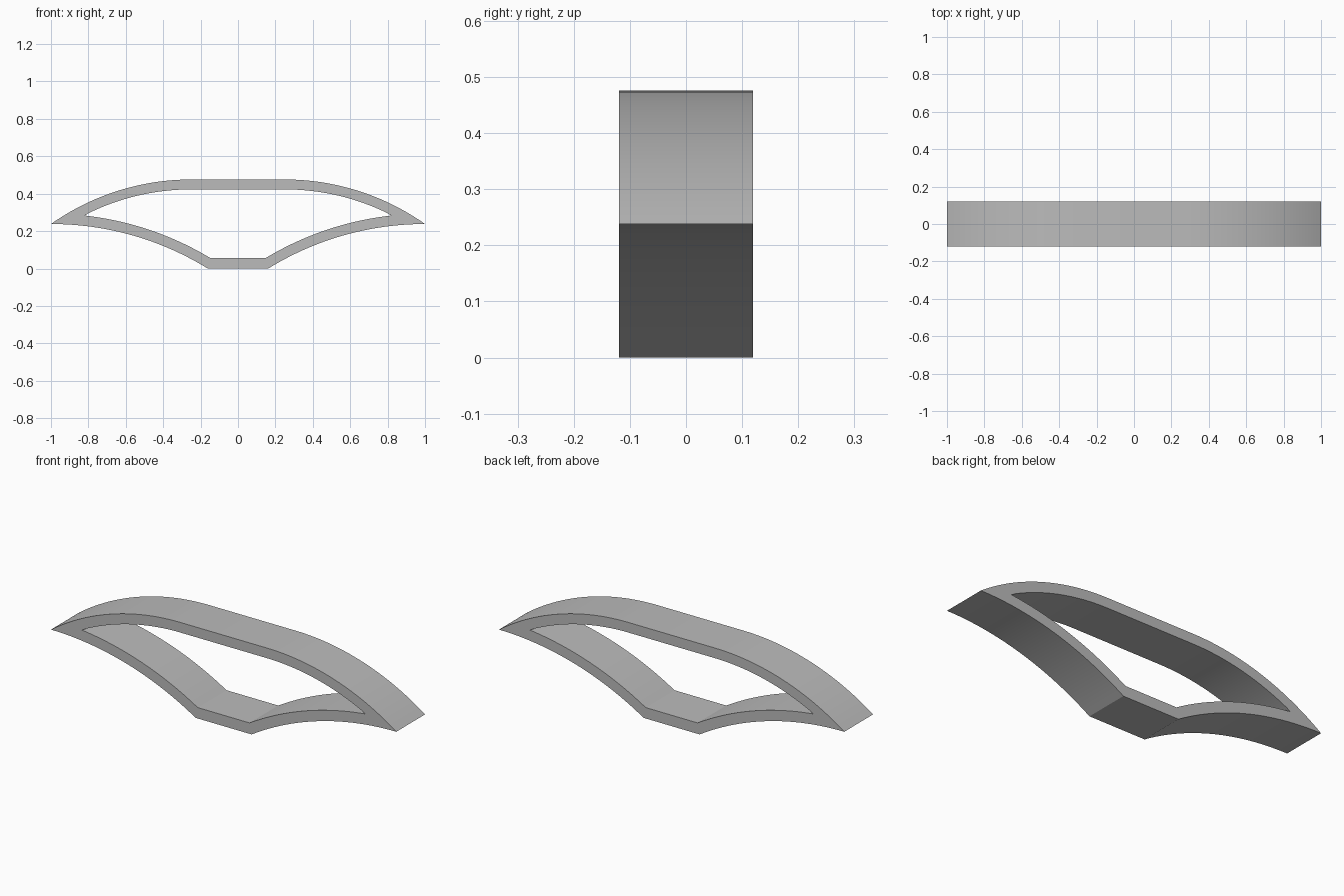
import bpy
import bmesh
import math

cube = bpy.data.objects.get("Cube")
if cube:
    bpy.data.objects.remove(cube, do_unlink=True)

HALF_DEPTH = 0.119
HEIGHT = 0.476
TIP_Z = HEIGHT / 2
FLAT_TOP = 0.25       # half width of the flat top
FLAT_BOTTOM = 0.162   # half width of the flat bottom
STEPS = 24


def arc_radius(run, rise):
    return (run * run + rise * rise) / (2 * rise)


def arc(cx, cz, radius, x_from, x_to):
    """Points on the upper side of a circle, evenly spaced by angle."""
    a, b = (math.asin((x - cx) / radius) for x in (x_from, x_to))
    angles = [a + (b - a) * i / STEPS for i in range(STEPS + 1)]
    return [(cx + radius * math.sin(t), cz + radius * math.cos(t)) for t in angles]


def outline(inset_low, inset_top, x_bottom, x_tip):
    """Closed loop: lower arc and upper arc of one side, then their mirror."""
    r_low = arc_radius(1 - FLAT_BOTTOM, TIP_Z)
    r_top = arc_radius(1 - FLAT_TOP, HEIGHT - TIP_Z)
    low = arc(1, TIP_Z - r_low, r_low + inset_low, x_bottom, x_tip)
    top = arc(FLAT_TOP, HEIGHT - r_top, r_top - inset_top, x_tip, FLAT_TOP)
    side = low + top[1:]
    return side + [(-x, z) for x, z in reversed(side)]


outer = outline(0, 0, FLAT_BOTTOM, 1)
inner = outline(0.055, 0.053, 0.15, 0.82)

# Frame: two outlines at the front and back, joined into a solid ring
bm = bmesh.new()
rings = [[bm.verts.new((x, y, z)) for x, z in loop]
         for loop, y in ((outer, -HALF_DEPTH), (outer, HALF_DEPTH),
                         (inner, HALF_DEPTH), (inner, -HALF_DEPTH))]
n = len(outer)
for k in range(4):
    a, b = rings[k], rings[(k + 1) % 4]
    for i in range(n):
        j = (i + 1) % n
        bm.faces.new((a[i], a[j], b[j], b[i]))
bmesh.ops.recalc_face_normals(bm, faces=bm.faces)
mesh = bpy.data.meshes.new("curved_frame")
bm.to_mesh(mesh)
bm.free()
frame = bpy.data.objects.new("curved_frame", mesh)
bpy.context.collection.objects.link(frame)

# Plain grey
grey = bpy.data.materials.new("grey")
grey.use_nodes = True
colour = (0.5, 0.5, 0.5, 1)
grey.diffuse_color = colour
for node in grey.node_tree.nodes:
    if node.type == 'BSDF_PRINCIPLED':
        node.inputs["Base Color"].default_value = colour
mesh.materials.append(grey)

# Smooth curves with crisp rims
bpy.ops.object.select_all(action='DESELECT')
frame.select_set(True)
bpy.context.view_layer.objects.active = frame
bpy.ops.object.shade_smooth_by_angle(angle=math.radians(30))
